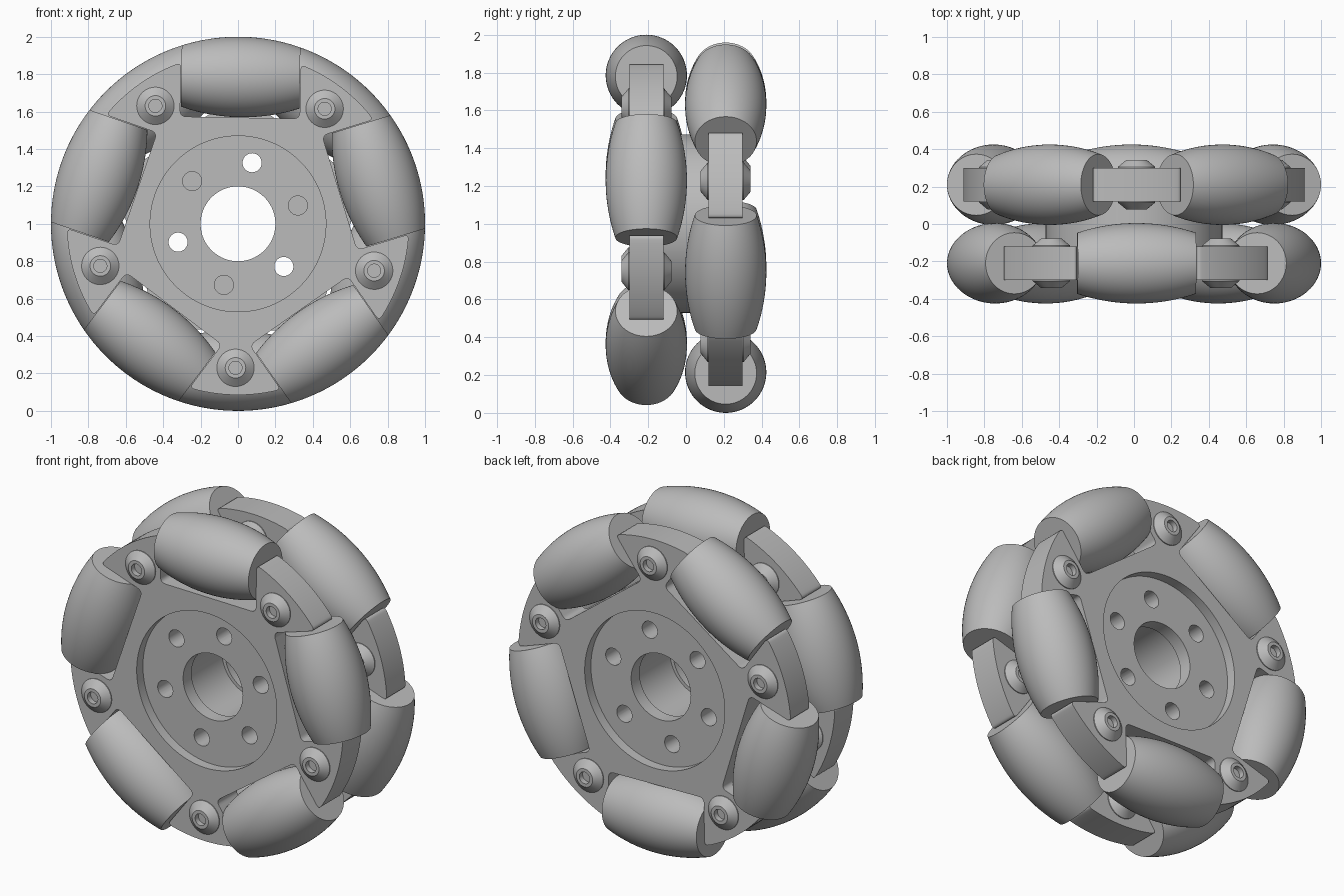
import bpy, bmesh
from math import sin, cos, pi, radians, sqrt, atan2
from mathutils import Matrix, Vector

cube = bpy.data.objects.get("Cube")
if cube:
    bpy.data.objects.remove(cube, do_unlink=True)

SIDES = 5
ROW_Y = 0.21         # distance of each roller row from the middle plane
PLATE_HALF = 0.09
AXLE_R = 0.785       # roller axis to wheel centre
HUB_R = 0.47
TILT = radians(1)

grey = bpy.data.materials.new("light grey")
grey.use_nodes = True
colour = (0.5, 0.5, 0.5, 1)
grey.diffuse_color = colour
grey.node_tree.nodes["Principled BSDF"].inputs["Base Color"].default_value = colour


def finish(name, bm):
    """Turn a bmesh into a mesh with the material and clean normals."""
    bmesh.ops.remove_doubles(bm, verts=bm.verts, dist=1e-5)
    bmesh.ops.recalc_face_normals(bm, faces=bm.faces)
    mesh = bpy.data.meshes.new(name)
    bm.to_mesh(mesh)
    bm.free()
    mesh.materials.append(grey)
    return mesh


def lathe(name, profile, steps=64, closed=False):
    """Spin (radius, y) points around the Y axis."""
    bm = bmesh.new()
    verts = [bm.verts.new((r, y, 0)) for r, y in profile]
    pairs = list(zip(verts, verts[1:]))
    if closed:
        pairs.append((verts[-1], verts[0]))
    edges = [bm.edges.new(p) for p in pairs]
    bmesh.ops.spin(bm, geom=verts + edges, cent=(0, 0, 0), axis=(0, 1, 0),
                   angle=2 * pi, steps=steps, use_merge=True)
    return finish(name, bm)


def rod(name, radius, y0, y1, steps=64):
    return lathe(name, [(0, y0), (radius, y0), (radius, y1), (0, y1)], steps)


def place(name, mesh, matrix):
    obj = bpy.data.objects.new(name, mesh)
    bpy.context.collection.objects.link(obj)
    obj.matrix_world = matrix
    return obj


def activate(obj):
    bpy.ops.object.select_all(action="DESELECT")
    obj.select_set(True)
    bpy.context.view_layer.objects.active = obj


def smooth(obj):
    activate(obj)
    bpy.ops.object.shade_smooth_by_angle(angle=radians(30))


def cut(obj, cutter):
    mod = obj.modifiers.new("cut", "BOOLEAN")
    mod.operation, mod.solver, mod.object = "DIFFERENCE", "EXACT", cutter
    activate(obj)
    bpy.ops.object.modifier_apply(modifier=mod.name)
    bpy.data.objects.remove(cutter, do_unlink=True)


def rounded(a, corner, b, r, steps=6):
    """Points easing round a corner between neighbours a and b."""
    a, c, b = Vector(a), Vector(corner), Vector(b)
    p, q = c + (a - c).normalized() * r, c + (b - c).normalized() * r
    ts = [i / steps for i in range(steps + 1)]
    return [p * (1 - t) ** 2 + c * 2 * t * (1 - t) + q * t * t for t in ts]


def plate_outline():
    """Star-shaped plate: flared arms between five roller notches."""
    rim, half, floor = 0.915, 0.32, 0.568
    tip = (half, sqrt(rim ** 2 - half ** 2))
    start = atan2(tip[0], tip[1])
    on_rim = lambda a: Vector((rim * sin(a), rim * cos(a)))
    right = rounded((0, floor), (half, floor), tip, 0.035)
    right += rounded((half, floor), tip, on_rim(start + 0.05), 0.03)
    left = [Vector((-p.x, p.y)) for p in reversed(right)]
    gap = 2 * pi / SIDES - 2 * start
    arc = [on_rim(start + gap * (0.1 + 0.8 * i / 12)) for i in range(13)]
    points = []
    for k in range(SIDES):
        turn = Matrix.Rotation(-k * 2 * pi / SIDES, 2)
        points += [turn @ p for p in left + right + arc]
    return points


# Plate mesh, extruded through its thickness
bm = bmesh.new()
face = bm.faces.new([bm.verts.new((p.x, -PLATE_HALF, p.y)) for p in plate_outline()])
grown = bmesh.ops.extrude_face_region(bm, geom=[face])
bmesh.ops.translate(bm, vec=(0, 2 * PLATE_HALF, 0),
                    verts=[v for v in grown["geom"] if isinstance(v, bmesh.types.BMVert)])
plate_mesh = finish("plate", bm)

# Barrel roller whose outer edge follows the wheel circle
half_len = 0.317
stations = [half_len * (i / 12 - 1) for i in range(25)]
barrel = [(sqrt(1 - s * s) - AXLE_R, s) for s in stations]
roller_mesh = lathe("roller", [(0, -half_len)] + barrel + [(0, half_len)])

# Double-ended bolt with conical, socketed heads
head = [(0, -0.10), (0.035, -0.10), (0.035, -0.132), (0.055, -0.132), (0.1, -0.095)]
bolt_mesh = lathe("bolt", head + [(r, -y) for r, y in reversed(head)], 40)

# Two rows of plate, rollers and bolts, staggered by half a step
lie_down = Matrix.Rotation(pi / 2, 4, "Z")
for row, y, phase in (("front", -ROW_Y, 0), ("back", ROW_Y, pi / SIDES)):
    base = Matrix.Translation((0, y, 1)) @ Matrix.Rotation(TILT + phase, 4, "Y")
    plate = place(row + "_plate", plate_mesh.copy(), base)
    cut(plate, place("cutter", rod("cutter", HUB_R, -0.2, 0.2, 96), base))
    smooth(plate)
    for k in range(SIDES):
        step = base @ Matrix.Rotation(k * 2 * pi / SIDES, 4, "Y")
        smooth(place(f"{row}_roller_{k + 1}", roller_mesh,
                     step @ Matrix.Translation((0, 0, AXLE_R)) @ lie_down))
        arm = step @ Matrix.Rotation(pi / SIDES, 4, "Y")
        smooth(place(f"{row}_bolt_{k + 1}", bolt_mesh,
                     arm @ Matrix.Translation((0, 0, 0.77))))

# Hub joining the plates, recessed at both ends, with a stepped bore
side = [(0.22, -0.16), (0.2, -0.16), (0.2, -0.24), (HUB_R + 0.002, -0.24)]
hub_mesh = lathe("hub", side + [(r, -y) for r, y in reversed(side)], 96, closed=True)
hub = place("hub", hub_mesh, Matrix.Translation((0, 0, 1)))

# Bolt circle: alternating through holes and blind holes
for k in range(6):
    spot = (Matrix.Translation((0, 0, 1)) @ Matrix.Rotation(radians(13 + 60 * k), 4, "Y")
            @ Matrix.Translation((0, 0, 0.335)))
    spans = [(-0.4, -0.1), (0.1, 0.4)] if k % 2 else [(-0.4, 0.4)]
    for y0, y1 in spans:
        cut(hub, place("cutter", rod("cutter", 0.051, y0, y1, 32), spot))
smooth(hub)
